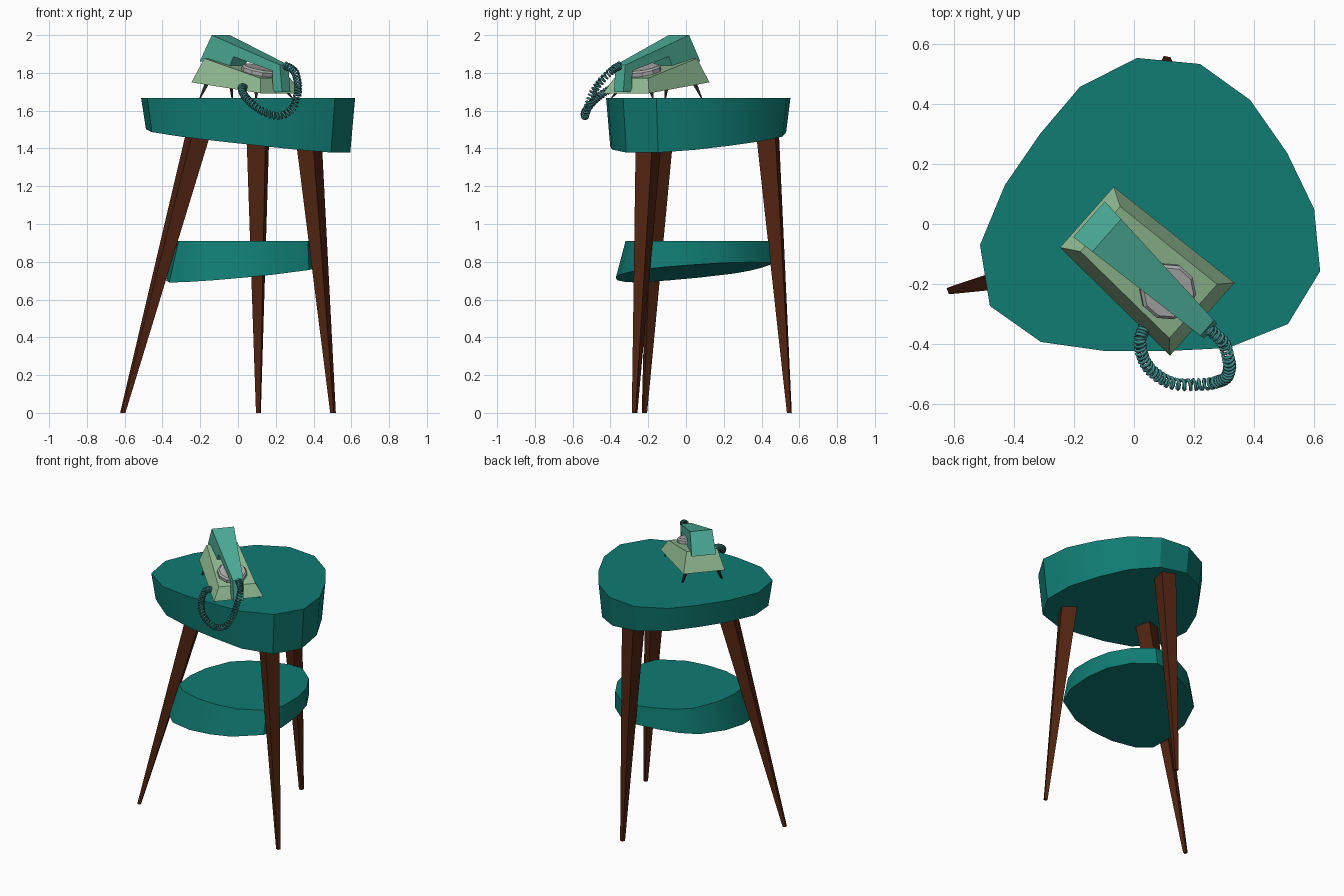
import bpy, bmesh, math
from mathutils import Vector, Matrix

if "Cube" in bpy.data.objects:
    bpy.data.objects.remove(bpy.data.objects["Cube"])


def mat(name, rgb):
    m = bpy.data.materials.new(name)
    m.diffuse_color = (*rgb, 1)
    m.use_nodes = True
    m.node_tree.nodes["Principled BSDF"].inputs["Base Color"].default_value = m.diffuse_color
    return m


TEAL = mat("teal paint", (0.005, 0.20, 0.17))
WOOD = mat("dark wood", (0.085, 0.018, 0.006))
GREEN = mat("pale green", (0.29, 0.51, 0.30))
MINT = mat("mint teal", (0.075, 0.43, 0.32))
GREY = mat("light grey", (0.42, 0.42, 0.43))
BLACK = mat("near black", (0.02, 0.02, 0.022))
CORD = mat("cord teal", (0.05, 0.25, 0.25))


def loft(name, rings, material, smooth=False):
    """Closed solid through rings of equal point count, capped at both ends."""
    bm = bmesh.new()
    vs = [[bm.verts.new(p) for p in r] for r in rings]
    n = len(vs[0])
    for a, b in zip(vs, vs[1:]):
        for i in range(n):
            bm.faces.new((a[i], a[(i + 1) % n], b[(i + 1) % n], b[i]))
    bm.faces.new(vs[0])
    bm.faces.new(vs[-1])
    bmesh.ops.recalc_face_normals(bm, faces=bm.faces)
    me = bpy.data.meshes.new(name)
    bm.to_mesh(me)
    bm.free()
    me.materials.append(material)
    ob = bpy.data.objects.new(name, me)
    bpy.context.collection.objects.link(ob)
    if smooth:
        bpy.ops.object.select_all(action='DESELECT')
        bpy.context.view_layer.objects.active = ob
        ob.select_set(True)
        bpy.ops.object.shade_smooth_by_angle(angle=math.radians(30))
    return ob


def slab(name, outline, top, scale, pivot, plane):
    """Rounded slab with a flat top and a slanted underside."""
    a, b, c = plane
    low = []
    for x, y in outline:
        x = pivot[0] + (x - pivot[0]) * scale
        y = pivot[1] + (y - pivot[1]) * scale
        low.append((x, y, a + b * x + c * y))
    return loft(name, [low, [(x, y, top) for x, y in outline]], TEAL, True)


# Table top and lower shelf
slab("table_top", [
    (0.01, 0.553), (0.22, 0.533), (0.387, 0.413), (0.51, 0.237), (0.60, 0.05),
    (0.62, -0.157), (0.513, -0.333), (0.313, -0.413), (0.11, -0.423), (-0.097, -0.423),
    (-0.31, -0.393), (-0.48, -0.273), (-0.513, -0.07), (-0.43, 0.13), (-0.313, 0.30),
    (-0.18, 0.457)], 1.667, 0.955, (0.05, 0.05), (1.453, -0.11, 0.065))
slab("lower_shelf", [
    (-0.33, -0.06), (-0.31, 0.09), (-0.24, 0.26), (-0.15, 0.34), (-0.04, 0.395),
    (0.09, 0.44), (0.19, 0.44), (0.31, 0.34), (0.385, 0.21), (0.415, 0.07),
    (0.415, -0.09), (0.37, -0.21), (0.20, -0.30), (0.06, -0.32), (-0.09, -0.315),
    (-0.24, -0.27), (-0.315, -0.20)], 0.91, 1.08, (0.30, 0.32), (0.743, 0.09, 0.08))


# Tapered legs, each square section turned to face outwards
def square(cx, cy, z, half, ang):
    return [(cx + half * 1.414 * math.cos(ang + math.pi / 4 + k * math.pi / 2),
             cy + half * 1.414 * math.sin(ang + math.pi / 4 + k * math.pi / 2), z)
            for k in range(4)]


for name, foot, head in [("left_leg", (-0.61, -0.22), (-0.205, -0.13)),
                         ("back_leg", (0.108, 0.547), (0.105, 0.43)),
                         ("right_leg", (0.503, -0.272), (0.37, -0.195))]:
    ang = math.atan2(foot[1], foot[0])
    loft(name, [square(*foot, 0, 0.011, ang), square(*head, 1.50, 0.052, ang)], WOOD)


# Telephone: s runs along its length, n across it
ORIGIN = Vector((-0.157, 0.023, 0))
L = Vector((0.749, -0.663, 0))
N = Vector((0.663, 0.749, 0))


def W(s, n, z):
    return ORIGIN + L * s + N * n + Vector((0, 0, z))


def quad(s0, h0, z0, s1, h1, z1):
    return [W(s0, -h0, z0), W(s0, h0, z0), W(s1, h1, z1), W(s1, -h1, z1)]


loft("phone_base", [quad(0, 0.135, 1.75, 0.513, 0.162, 1.692),
                    quad(0.06, 0.10, 1.877, 0.473, 0.12, 1.772)], GREEN)

# Handset: side profile, narrowing to the front
profile = [(0.01, 1.862), (0.09, 2.0), (0.545, 1.842), (0.56, 1.70),
           (0.50, 1.70), (0.495, 1.812), (0.235, 1.886), (0.21, 1.835)]


def half(s):
    return 0.08 - 0.046 * s / 0.55


loft("handset", [[W(s, k * half(s) - 0.01 * s / 0.5, z) for s, z in profile]
                 for k in (-1, 1)], MINT)

# Dial lying on the sloped top
tilt = math.atan2(0.105, 0.413)
U = (L * math.cos(tilt) - Vector((0, 0, math.sin(tilt)))).normalized()
UP = N.cross(U)
if UP.z < 0:
    UP = -UP


def ring(r, h):
    return [W(0.363, -0.007, 1.80) + UP * h + r * (U * math.cos(a) + N * math.sin(a))
            for a in (2 * math.pi * k / 10 for k in range(10))]


loft("dial", [ring(0.095, -0.01), ring(0.095, 0.02), ring(0.085, 0.03)], GREY)

# Splayed spike feet
for end, s_tip, s_top, n_tip, n_top, z_top in [("back", 0.055, 0.08, 0.128, 0.09, 1.76),
                                               ("front", 0.465, 0.44, 0.145, 0.11, 1.715)]:
    for side, k in (("left", -1), ("right", 1)):
        tip, top = W(s_tip, k * n_tip, 1.667), W(s_top, k * n_top, z_top)
        loft(f"phone_foot_{end}_{side}", [square(*tip, 0.004, 0), square(*top, 0.014, 0)], BLACK)

# Coiled cord: a helix wound around a drooping path
path = [Vector(p) for p in [
    (0.25, -0.35, 1.84), (0.297, -0.395, 1.81), (0.316, -0.455, 1.75), (0.314, -0.50, 1.68),
    (0.282, -0.525, 1.605), (0.21, -0.535, 1.572), (0.125, -0.53, 1.60), (0.06, -0.49, 1.65),
    (0.028, -0.44, 1.69), (0.02, -0.385, 1.722), (0.035, -0.345, 1.72)]]
pts = [path[0] * 2 - path[1]] + path + [path[-1] * 2 - path[-2]]


def along(u):
    i = min(int(u), len(path) - 2)
    t = u - i
    p0, p1, p2, p3 = pts[i:i + 4]
    return 0.5 * (2 * p1 + (p2 - p0) * t + (2 * p0 - 5 * p1 + 4 * p2 - p3) * t * t
                  + (3 * p1 - p0 - 3 * p2 + p3) * t ** 3)


TURNS, STEPS = 44, 10
curve = bpy.data.curves.new("phone_cord", 'CURVE')
curve.dimensions = '3D'
curve.bevel_depth = 0.006
curve.bevel_resolution = 0
curve.use_fill_caps = True
spline = curve.splines.new('POLY')
count = TURNS * STEPS + 1
spline.points.add(count - 1)
for i in range(count):
    u = (len(path) - 1) * i / (count - 1)
    t = (along(min(u + 0.01, len(path) - 1)) - along(max(u - 0.01, 0))).normalized()
    a = t.cross(Vector((0, 0.83, -0.56))).normalized()
    b = t.cross(a)
    ang = 2 * math.pi * i / STEPS
    spline.points[i].co = (*(along(u) + 0.017 * (a * math.cos(ang) + b * math.sin(ang))), 1)
curve.materials.append(CORD)
cord = bpy.data.objects.new("phone_cord", curve)
bpy.context.collection.objects.link(cord)
bpy.ops.object.select_all(action='DESELECT')
bpy.context.view_layer.objects.active = cord
cord.select_set(True)
bpy.ops.object.convert(target='MESH')
